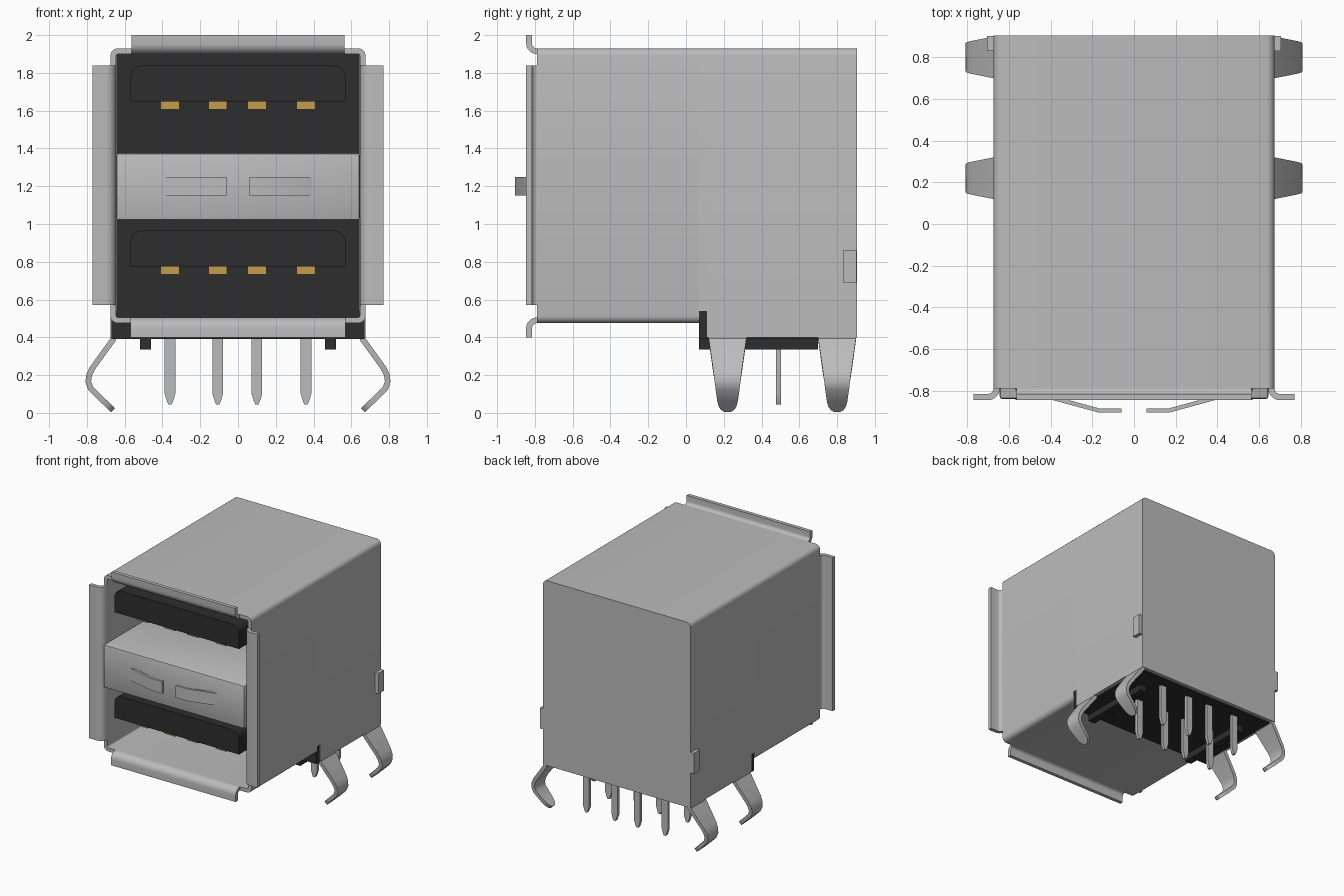
import bpy, bmesh, math
from mathutils import Vector

cube = bpy.data.objects.get("Cube")
if cube:
    bpy.data.objects.remove(cube, do_unlink=True)


def material(name, rgb, metallic=0.0):
    m = bpy.data.materials.new(name)
    m.use_nodes = True
    m.diffuse_color = (*rgb, 1)
    bsdf = m.node_tree.nodes["Principled BSDF"]
    bsdf.inputs["Base Color"].default_value = (*rgb, 1)
    bsdf.inputs["Metallic"].default_value = metallic
    return m


STEEL = material("steel grey", (0.5, 0.5, 0.5))
BLACK = material("black plastic", (0.026, 0.026, 0.026))
GOLD = material("gold contact", (0.56, 0.34, 0.075))


def finish(name, bm, mat):
    bmesh.ops.recalc_face_normals(bm, faces=bm.faces)
    mesh = bpy.data.meshes.new(name)
    bm.to_mesh(mesh)
    bm.free()
    mesh.materials.append(mat)
    ob = bpy.data.objects.new(name, mesh)
    bpy.context.collection.objects.link(ob)
    bpy.ops.object.select_all(action='DESELECT')
    ob.select_set(True)
    bpy.context.view_layer.objects.active = ob
    bpy.ops.object.shade_smooth_by_angle(angle=math.radians(35))
    return ob


def box(name, x, y, z, mat, round_top=0.0, bevel=0.0):
    """Box from ranges; optionally rounds the two top edges that run along y."""
    bm = bmesh.new()
    bmesh.ops.create_cube(bm, size=1)
    for v in bm.verts:
        v.co = [r[0] if c < 0 else r[1] for c, r in zip(v.co, (x, y, z))]
    if round_top:
        edges = [e for e in bm.edges
                 if all(v.co.z == max(w.co.z for w in bm.verts) for v in e.verts)
                 and e.verts[0].co.x == e.verts[1].co.x]
        bmesh.ops.bevel(bm, geom=edges, offset=round_top, segments=5,
                        profile=0.5, affect='EDGES')
    if bevel:
        bmesh.ops.bevel(bm, geom=bm.edges[:], offset=bevel, segments=2,
                        profile=0.5, affect='EDGES')
    return finish(name, bm, mat)


def ribbon(name, path, thick, lo, hi, axis, mat, closed=False, widths=None):
    """Bent sheet metal: a thickened path swept along an axis from lo to hi."""
    bm = bmesh.new()
    n = len(path)
    pts = [Vector(p) for p in path]
    place = {'X': lambda u, v, w: (w, u, v),
             'Y': lambda u, v, w: (u, w, v),
             'Z': lambda u, v, w: (u, v, w)}[axis]
    mid, half = (lo + hi) / 2, (hi - lo) / 2
    rings = []
    for i, p in enumerate(pts):
        before = p - pts[i - 1] if (i or closed) else pts[1] - p
        after = pts[(i + 1) % n] - p if (i < n - 1 or closed) else before
        a, b = before.normalized(), after.normalized()
        t = (a + b).normalized()
        off = Vector((-t.y, t.x)) * (thick / 2 / max(0.5, t.dot(a)))
        w = half * (widths[i] if widths else 1)
        corners = ((p + off, -w), (p + off, w), (p - off, w), (p - off, -w))
        rings.append([bm.verts.new(place(q.x, q.y, mid + s)) for q, s in corners])
    for i in range(n if closed else n - 1):
        r, s = rings[i], rings[(i + 1) % n]
        for k in range(4):
            j = (k + 1) % 4
            bm.faces.new((r[k], r[j], s[j], s[k]))
    if not closed:
        bm.faces.new(rings[0])
        bm.faces.new(rings[-1])
    return finish(name, bm, mat)


def arc(cx, cy, r, start, end, steps=5):
    return [(cx + r * math.cos(math.radians(start + (end - start) * i / steps)),
             cy + r * math.sin(math.radians(start + (end - start) * i / steps)))
            for i in range(steps + 1)]


# Shell: closed front sleeve, open-bottomed rear and back plate
SHEET, WALL, ROOF, FLOOR, R = 0.03, 0.66, 1.915, 0.49, 0.025
roof = arc(WALL - R, ROOF - R, R, 0, 90) + arc(R - WALL, ROOF - R, R, 90, 180)
base = arc(R - WALL, FLOOR + R, R, 180, 270) + arc(WALL - R, FLOOR + R, R, 270, 360)
ribbon("shell_sleeve", roof + base, SHEET, -0.79, 0.07, 'Y', STEEL, closed=True)
for part, bottom, y0, y1 in (("notch", 0.54, 0.07, 0.11), ("rear", 0.40, 0.11, 0.905)):
    path = [(WALL, bottom)] + roof + [(-WALL, bottom)]
    ribbon("shell_" + part, path, SHEET, y0, y1, 'Y', STEEL)
box("shell_back", (-0.65, 0.65), (0.875, 0.905), (0.40, 1.91), STEEL)

# Flared lips around the front opening
top_lip = [(-0.78, ROOF)] + arc(-0.79, ROOF + 0.041, 0.041, 270, 180) + [(-0.831, 2.0)]
ribbon("top_lip", top_lip, SHEET, -0.565, 0.565, 'X', STEEL)
low_lip = [(-0.78, FLOOR)] + arc(-0.79, FLOOR - 0.041, 0.041, 90, 180) + [(-0.831, 0.40)]
ribbon("bottom_lip", low_lip, SHEET, -0.57, 0.57, 'X', STEEL)

side_lip = [(WALL, -0.78)] + arc(WALL + 0.041, -0.79, 0.041, 180, 270) + [(0.77, -0.831)]
leg = [(0.66, 0.46), (0.66, 0.39), (0.772, 0.235), (0.788, 0.2), (0.793, 0.165),
       (0.78, 0.13), (0.72, 0.07), (0.69, 0.042), (0.672, 0.025), (0.662, 0.015)]
leg_widths = [1, 1, 0.78, 0.73, 0.68, 0.63, 0.54, 0.46, 0.33, 0.15]
spring = [(0.39, -0.835), (0.17, -0.895), (0.06, -0.895)]


def mirrored(path, s):
    return [(s * u, v) for u, v in path]


for s, side in ((1, "left"), (-1, "right")):
    ribbon(side + "_lip", mirrored(side_lip, s), SHEET, 0.57, 1.84, 'Z', STEEL)
    # Board-locking legs
    for y, row in ((0.22, "front"), (0.80, "rear")):
        ribbon(f"{side}_{row}_leg", mirrored(leg, s), SHEET, y - 0.1, y + 0.1,
               'Y', STEEL, widths=leg_widths)
    # Back plate clip wrapped round the side
    box(side + "_clip", sorted((s * 0.67, s * 0.705)), (0.83, 0.903), (0.69, 0.86), STEEL)
    # Contact spring on the divider
    ribbon(side + "_spring", mirrored(spring, s), 0.02, 1.15, 1.25, 'Z', STEEL)
    # Plastic feet and the housing shoulder showing in the shell notch
    box(side + "_foot", sorted((s * 0.46, s * 0.52)), (0.07, 0.70), (0.335, 0.40), BLACK)
    box(side + "_shoulder", sorted((s * 0.60, s * 0.67)), (0.07, 0.11), (0.39, 0.54), BLACK)

# Divider between the two ports
box("port_divider", (-0.645, 0.645), (-0.84, 0.08), (1.02, 1.375), STEEL, bevel=0.012)

# Plastic housing behind the ports
box("housing", (-0.644, 0.644), (0.07, 0.874), (0.39, 1.90), BLACK)

# Tongues with gold contacts, and solder pins
COLUMNS = (-0.36, -0.107, 0.1, 0.36)
for port, z in (("upper", 1.648), ("lower", 0.775)):
    box(port + "_tongue", (-0.57, 0.57), (-0.80, 0.08), (z, z + 0.19), BLACK, round_top=0.06)
    for i, x in enumerate(COLUMNS):
        box(f"{port}_contact_{i + 1}", (x - 0.05, x + 0.05), (-0.74, 0.08),
            (z - 0.043, z + 0.005), GOLD)
for row, y in (("front", 0.49), ("rear", 0.78)):
    for i, x in enumerate(COLUMNS):
        ribbon(f"{row}_pin_{i + 1}", [(y, 0.42), (y, 0.10), (y, 0.06), (y, 0.045)],
               0.025, x - 0.028, x + 0.028, 'X', STEEL, widths=[1, 1, 0.55, 0.3])
